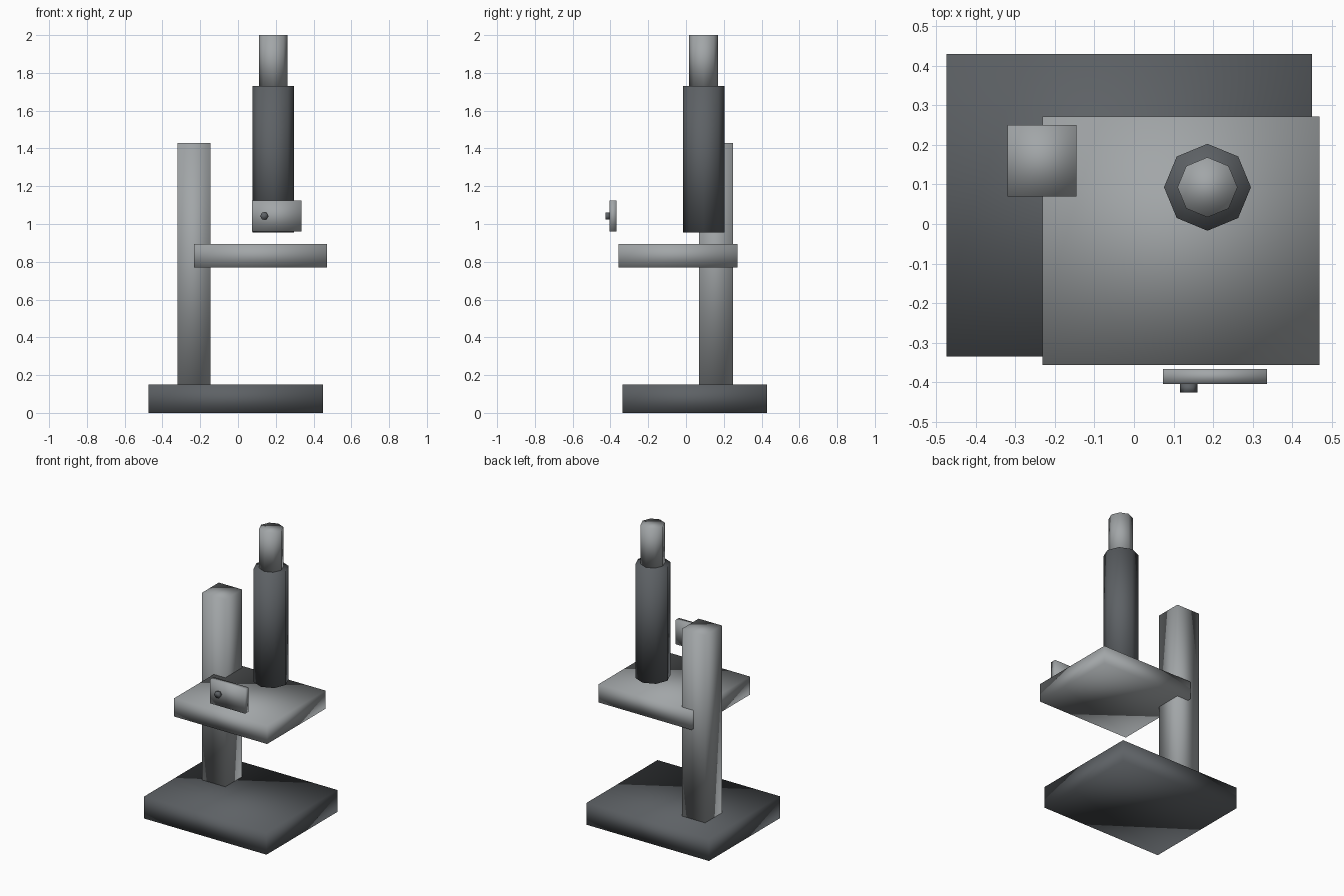
import bpy
import math

cube = bpy.data.objects.get("Cube")
if cube:
    bpy.data.objects.remove(cube, do_unlink=True)


def material(name, rgb):
    mat = bpy.data.materials.new(name)
    mat.use_nodes = True
    mat.diffuse_color = (*rgb, 1)
    mat.node_tree.nodes["Principled BSDF"].inputs["Base Color"].default_value = (*rgb, 1)
    return mat


dark = material("dark grey", (0.11, 0.12, 0.13))
light = material("light grey", (0.36, 0.38, 0.39))


def finish(name, mat):
    obj = bpy.context.object
    obj.name = obj.data.name = name
    obj.data.materials.append(mat)
    bpy.ops.object.transform_apply(location=False, rotation=True, scale=True)
    bpy.ops.object.shade_smooth()  # soft shading runs over every edge
    return obj


def box(name, mat, x, y, z):
    spans = (x, y, z)
    bpy.ops.mesh.primitive_cube_add(size=1, location=[(a + b) / 2 for a, b in spans])
    bpy.context.object.scale = [b - a for a, b in spans]
    return finish(name, mat)


def prism(name, mat, sides, radius, length, centre, rotation=(0, 0, 0)):
    bpy.ops.mesh.primitive_cylinder_add(vertices=sides, radius=radius, depth=length,
                                        location=centre, rotation=rotation)
    return finish(name, mat)


# Stand: base slab, upright and specimen stage
box("base", dark, (-0.475, 0.45), (-0.335, 0.43), (0, 0.15))
box("column", light, (-0.32, -0.145), (0.07, 0.25), (0.15, 1.43))
box("stage", light, (-0.232, 0.47), (-0.357, 0.272), (0.77, 0.895))

# Optics: eight-sided tube with a narrower eyepiece
tube_x, tube_y = 0.186, 0.093
prism("tube", dark, 8, 0.11, 0.775, (tube_x, tube_y, 1.3425))
prism("eyepiece", light, 8, 0.076, 0.27, (tube_x, tube_y, 1.865))

# Focus plate with its small knob on the front
box("focus_plate", light, (0.073, 0.337), (-0.405, -0.367), (0.96, 1.125))
prism("focus_knob", dark, 6, 0.022, 0.022, (0.139, -0.416, 1.042),
      (math.pi / 2, math.pi / 6, 0))
